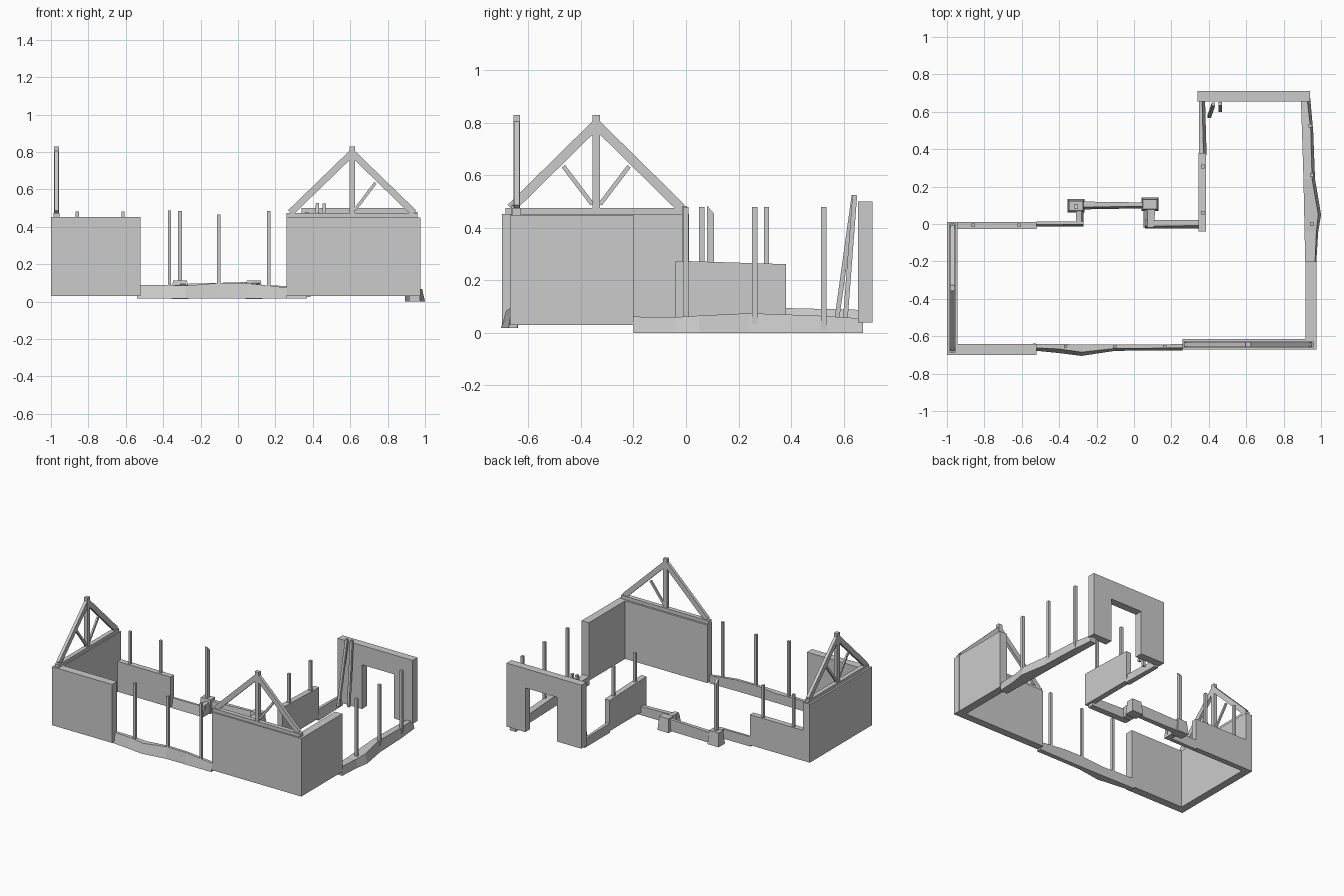
import bpy, bmesh
from mathutils import Vector

if "Cube" in bpy.data.objects:
    bpy.data.objects.remove(bpy.data.objects["Cube"])

grey = bpy.data.materials.new("plain_grey")
grey.diffuse_color = (0.6, 0.6, 0.6, 1)
grey.use_nodes = True
grey.node_tree.nodes["Principled BSDF"].inputs["Base Color"].default_value = grey.diffuse_color


def add_object(name, bm):
    bmesh.ops.recalc_face_normals(bm, faces=bm.faces)
    mesh = bpy.data.meshes.new(name)
    bm.to_mesh(mesh)
    bm.free()
    mesh.materials.append(grey)
    obj = bpy.data.objects.new(name, mesh)
    bpy.context.collection.objects.link(obj)
    return obj


def loft(name, rings):
    """Skin four-sided rings into a closed solid."""
    bm = bmesh.new()
    loops = [[bm.verts.new(p) for p in r] for r in rings]
    for a, b in zip(loops, loops[1:]):
        for i in range(len(a)):
            j = (i + 1) % len(a)
            bm.faces.new((a[i], a[j], b[j], b[i]))
    bm.faces.new(loops[0])
    bm.faces.new(loops[-1])
    return add_object(name, bm)


def rect(x0, x1, y0, y1, z):
    return [(x0, y0, z), (x1, y0, z), (x1, y1, z), (x0, y1, z)]


def box(name, x0, x1, y0, y1, z0, z1):
    return loft(name, [rect(x0, x1, y0, y1, z0), rect(x0, x1, y0, y1, z1)])


def post(name, x, y, z0, z1, w=0.02):
    return box(name, x - w / 2, x + w / 2, y - w / 2, y + w / 2, z0, z1)


def beam(name, a, b, w, d, side):
    """Square-ended beam from a to b: d across the side axis, w the other way."""
    a, b, s = Vector(a), Vector(b), Vector(side)
    t = (b - a).cross(s).normalized() * w / 2
    s = s * d / 2
    return loft(name, [[p - s - t, p + s - t, p + s + t, p - s + t] for p in (a, b)])


def sill(name, axis, z0, stations):
    """Rubble sill; station = (along, inner edge, outer top, outer base, top height)."""
    rings = []
    for t, inner, top, base, z in stations:
        ring = [(inner, z0), (base, z0), (top, z), (inner, z)]
        rings.append([(t, c, h) if axis == 'x' else (c, t, h) for c, h in ring])
    return loft(name, rings)


def truss(name, axis, mid, half, across, braces):
    """Roof truss with tie beam, rafters, king post and chosen braces."""
    def at(u, z):
        return (mid + u, across, z) if axis == 'x' else (across, mid + u, z)
    side = (0, 1, 0) if axis == 'x' else (1, 0, 0)
    beam(name + "_tie_beam", at(-half, 0.462), at(half, 0.462), 0.026, 0.032, side)
    beam(name + "_king_post", at(0, 0.47), at(0, 0.83), 0.03, 0.026, side)
    for s in (-1, 1):
        beam(name + "_rafter", at(s * (half - 0.02), 0.475), at(0, 0.795), 0.036, 0.022, side)
    for s in braces:
        beam(name + "_brace", at(s * 0.015, 0.49), at(s * 0.125, 0.635), 0.016, 0.012, side)


# full-height walls
box("left_gable_wall", -1, -0.945, -0.70, 0.012, 0.03, 0.453)
box("front_left_wall", -0.946, -0.52, -0.70, -0.642, 0.03, 0.453)
box("front_right_wall", 0.26, 0.977, -0.67, -0.615, 0.03, 0.45)
box("right_wall", 0.918, 0.976, -0.616, -0.20, 0.03, 0.45)

# broken half-height walls
box("back_left_low_wall", -0.946, -0.52, -0.028, 0.012, 0.03, 0.25)
loft("wing_low_wall", [
    [(0.345, y, 0.04), (0.385, y, 0.04), (0.385, y, z), (0.345, y, z)]
    for y, z in ((-0.04, 0.275), (0.38, 0.262))])

# back wall with a doorway, extruded from its outline
outline = [(0.34, 0.04), (0.535, 0.04), (0.535, 0.36), (0.79, 0.36),
           (0.79, 0.04), (0.94, 0.04), (0.94, 0.5), (0.34, 0.5)]
bm = bmesh.new()
face = bm.faces.new([bm.verts.new((x, 0.655, z)) for x, z in outline])
extruded = bmesh.ops.extrude_face_region(bm, geom=[face])["geom"]
bmesh.ops.translate(bm, vec=(0, 0.056, 0),
                    verts=[g for g in extruded if isinstance(g, bmesh.types.BMVert)])
add_object("doorway_wall", bm)

# roof trusses
truss("front_truss", 'x', 0.61, 0.35, -0.645, (1,))
truss("left_truss", 'y', -0.342, 0.345, -0.97, (-1, 1))

# rubble sills
sill("front_sill", 'x', 0.018, [
    (-0.54, -0.64, -0.662, -0.676, 0.09), (-0.40, -0.642, -0.668, -0.69, 0.09),
    (-0.28, -0.644, -0.685, -0.705, 0.085), (-0.10, -0.645, -0.665, -0.678, 0.1),
    (0.05, -0.645, -0.665, -0.677, 0.098), (0.26, -0.642, -0.662, -0.677, 0.075)])
sill("right_sill", 'y', 0, [
    (-0.20, 0.915, 0.968, 0.975, 0.062), (-0.04, 0.912, 0.975, 0.985, 0.06),
    (0.05, 0.91, 0.985, 1.0, 0.066), (0.24, 0.906, 0.952, 0.968, 0.075),
    (0.50, 0.898, 0.945, 0.958, 0.066), (0.675, 0.892, 0.925, 0.942, 0.055)])
sill("back_sill_left", 'x', 0.02, [
    (-0.525, 0.012, -0.004, -0.014, 0.09), (-0.27, 0.014, -0.002, -0.014, 0.09)])
sill("back_sill_left_return", 'y', 0.02, [
    (0.0, -0.31, -0.28, -0.27, 0.09), (0.08, -0.31, -0.28, -0.27, 0.095)])
sill("back_sill_middle", 'x', 0.02, [
    (-0.28, 0.12, 0.09, 0.078, 0.095), (0.06, 0.115, 0.095, 0.084, 0.105)])
sill("back_sill_right_return", 'y', 0.02, [
    (-0.02, 0.105, 0.072, 0.05, 0.095), (0.09, 0.115, 0.072, 0.05, 0.1)])
sill("back_sill_right", 'x', 0.018, [
    (0.06, 0.022, -0.012, -0.024, 0.09), (0.37, 0.02, -0.008, -0.024, 0.08)])
sill("wing_sill", 'y', 0.025, [
    (0.37, 0.348, 0.372, 0.388, 0.095), (0.66, 0.348, 0.364, 0.38, 0.088)])

# tapered footing blocks
for x, y in ((-0.31, 0.097), (0.085, 0.105)):
    loft("footing_block", [rect(x - 0.045, x + 0.045, y - 0.036, y + 0.036, 0.015),
                           rect(x - 0.038, x + 0.038, y - 0.026, y + 0.026, 0.113)])

# standing posts
for x, z in ((-0.366, 0.488), (-0.103, 0.465), (0.164, 0.485)):
    post("front_post", x, -0.655, 0.03, z, 0.018)
for x in (-0.86, -0.615):
    post("back_left_post", x, -0.006, 0.24, 0.483, 0.018)
for y in (0.06, 0.307):
    post("wing_post", 0.367, y, 0.25, 0.48)
for x, y, z in ((0.95, 0.0, 0.05), (0.95, 0.262, 0.01), (0.943, 0.525, 0.01)):
    post("right_post", x, y, z, 0.48)
# footing post with a slanted broken top
loft("footing_post", [rect(-0.32, -0.30, 0.08, 0.106, 0.1),
                      [(-0.32, 0.08, 0.485), (-0.30, 0.08, 0.485),
                       (-0.30, 0.106, 0.455), (-0.32, 0.106, 0.455)]])

# loose poles leaning on the doorway wall
beam("leaning_pole", (0.402, 0.575, 0.055), (0.425, 0.64, 0.525), 0.018, 0.018, (1, 0, 0))
beam("leaning_pole", (0.462, 0.607, 0.055), (0.462, 0.643, 0.525), 0.018, 0.018, (1, 0, 0))
